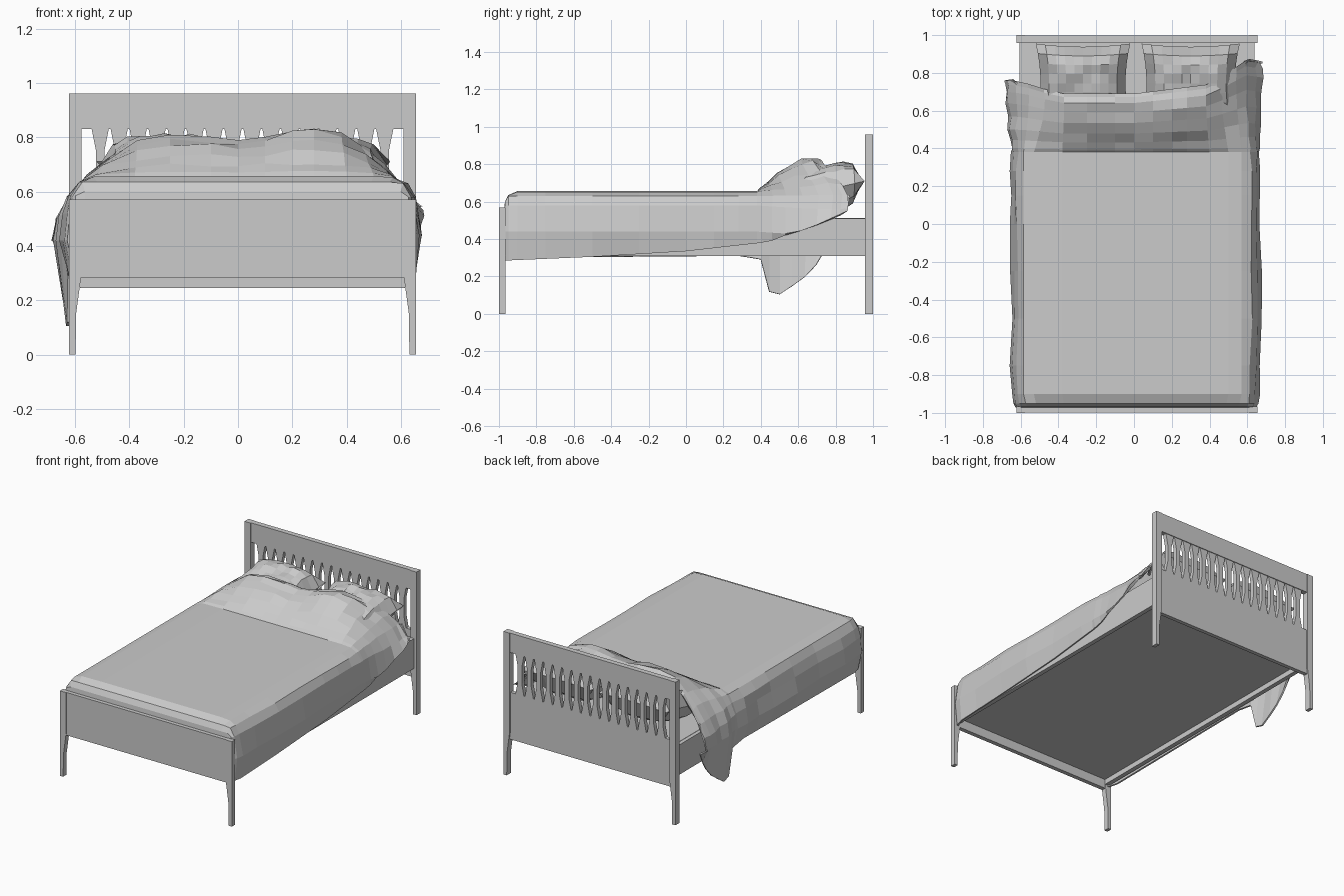
import bpy, bmesh, math, random

if "Cube" in bpy.data.objects:
    bpy.data.objects.remove(bpy.data.objects["Cube"])

random.seed(4)
grey = bpy.data.materials.new("plain grey")
grey.diffuse_color = (0.6, 0.6, 0.6, 1)
grey.use_nodes = True
grey.node_tree.nodes["Principled BSDF"].inputs["Base Color"].default_value = grey.diffuse_color


def make(name, verts, faces, fix=True):
    me = bpy.data.meshes.new(name)
    me.from_pydata(verts, [], faces)
    if fix:
        bm = bmesh.new()
        bm.from_mesh(me)
        bmesh.ops.recalc_face_normals(bm, faces=bm.faces)
        bm.to_mesh(me)
        bm.free()
    me.materials.append(grey)
    ob = bpy.data.objects.new(name, me)
    bpy.context.collection.objects.link(ob)
    return ob


def prism(name, profile, y0, y1):
    """Extrude an x-z outline from y0 to y1."""
    n = len(profile)
    verts = [(x, y, z) for y in (y0, y1) for x, z in profile]
    faces = [tuple(range(n)), tuple(range(n, 2 * n))]
    faces += [(i, (i + 1) % n, n + (i + 1) % n, n + i) for i in range(n)]
    return make(name, verts, faces)


def box(name, x0, x1, y0, y1, z0, z1):
    return prism(name, [(x0, z0), (x1, z0), (x1, z1), (x0, z1)], y0, y1)


def lerp_table(t, table):
    if t <= table[0][0]:
        return table[0][1]
    for (a, va), (b, vb) in zip(table, table[1:]):
        if t <= b:
            return va + (vb - va) * (t - a) / (b - a)
    return table[-1][1]


XL, XR = -0.622, 0.655      # outer edges of the bed frame

# Posts: tapered legs, tall at the head and short at the foot
for label, y0, y1, top in (("head", 0.957, 1.0, 0.96), ("foot", -1.0, -0.965, 0.57)):
    for side, x, s in (("left", XL, 1), ("right", XR, -1)):
        prism(f"{label}_post_{side}",
              [(x, 0), (x + s * 0.024, 0), (x + s * 0.026, 0.15), (x + s * 0.045, 0.29),
               (x + s * 0.045, top), (x, top)], y0, y1)

# Headboard: lower panel, top rail and waisted slats between
box("headboard_lower_panel", XL + 0.04, XR - 0.04, 0.965, 0.992, 0.245, 0.56)
box("headboard_top_rail", XL + 0.04, XR - 0.04, 0.962, 0.997, 0.83, 0.96)
count = 17
x0, x1 = XL + 0.045, XR - 0.045
pitch = (x1 - x0) / count
for k in range(1, count):
    c = x0 + k * pitch
    w, m = pitch * 0.48, pitch * 0.22
    prism("headboard_slat", [(c - w, 0.55), (c + w, 0.55), (c + m, 0.64), (c + m, 0.75),
                             (c + w, 0.84), (c - w, 0.84), (c - m, 0.75), (c - m, 0.64)],
          0.965, 0.992)

# Footboard
box("footboard_panel", XL + 0.04, XR - 0.04, -0.997, -0.968, 0.283, 0.57)

# Side rails and mattress
box("side_rail_left", -0.605, -0.575, -0.97, 0.96, 0.31, 0.51)
box("side_rail_right", 0.608, 0.638, -0.97, 0.96, 0.31, 0.51)
box("mattress", -0.58, 0.612, -0.968, 0.96, 0.345, 0.512)

# Blanket: cross-sections blended from flat bed to pillow bulge
flat = [(-0.625, 0), (-0.652, 0.42), (-0.642, 0.52), (-0.62, 0.585), (-0.585, 0.635),
        (-0.53, 0.655), (-0.38, 0.657), (-0.25, 0.657), (-0.1, 0.657), (0, 0.657),
        (0.1, 0.657), (0.2, 0.657), (0.28, 0.657), (0.4, 0.657), (0.5, 0.657),
        (0.57, 0.652), (0.62, 0.63), (0.65, 0.58), (0.672, 0.44), (0.655, 0)]
bulge = [(-0.64, 0), (-0.685, 0.42), (-0.665, 0.5), (-0.625, 0.58), (-0.555, 0.66),
         (-0.47, 0.73), (-0.37, 0.79), (-0.25, 0.815), (-0.1, 0.805), (0, 0.793),
         (0.1, 0.81), (0.2, 0.838), (0.28, 0.845), (0.38, 0.82), (0.46, 0.765),
         (0.54, 0.7), (0.6, 0.635), (0.65, 0.56), (0.682, 0.42), (0.665, 0)]
left_hem = [(-0.97, 0.3), (0.3, 0.31), (0.4, 0.29), (0.45, 0.09), (0.56, 0.15),
            (0.65, 0.22), (0.73, 0.31), (0.77, 0.42)]
right_hem = [(-0.97, 0.285), (-0.5, 0.305), (0, 0.335), (0.4, 0.38), (0.65, 0.45), (0.87, 0.55)]
head_edge = [(-0.65, 0.76), (-0.55, 0.74), (-0.4, 0.69), (0, 0.69), (0.4, 0.74),
             (0.52, 0.82), (0.6, 0.865), (0.68, 0.85)]
rise = [(0, 0), (0.06, 0.12), (0.25, 0.42), (0.5, 0.78), (0.8, 1), (1, 0.88)]
FOLD = 0.38

# (kind, position, height cap): body rows by y, head rows by fraction, last row tucks under
rows = [("body", -0.972, 0.56), ("body", -0.968, 0.6), ("body", -0.95, 0.635),
        ("body", -0.9, 0.66)]
rows += [("body", y, 1) for y in (-0.75, -0.5, -0.25, 0, 0.15, 0.28, FOLD)]
rows += [("head", v, 1) for v in (0.05, 0.17, 0.32, 0.5, 0.68, 0.84, 0.94, 1)]
rows += [("tuck", 1, 1)]

verts, faces = [], []
n = len(flat)
for kind, p, cap in rows:
    b = 0 if kind == "body" else lerp_table(p, rise)
    for j in range(n):
        x = flat[j][0] + (bulge[j][0] - flat[j][0]) * b
        z = flat[j][1] + (bulge[j][1] - flat[j][1]) * b
        y = p if kind == "body" else FOLD + p * (lerp_table(x, head_edge) - FOLD)
        hem = lerp_table(y, left_hem if j < n // 2 else right_hem)
        side = j < 4 or j > n - 5
        if j in (0, n - 1):
            z = hem
        z = max(min(z, cap), hem + 0.004 * min(j, n - 1 - j))
        if kind == "body" and cap < 0.66:            # rounded front corners
            x = 0.015 + (x - 0.015) * (0.965 if cap < 0.61 else 0.98)
        elif side and j not in (0, n - 1):           # ripples on the hanging sides
            x += random.uniform(-0.012, 0.008) * (1 if x > 0 else -1)
        elif kind == "head" and 0.1 < p < 0.95:      # creases on the bulge
            z += random.uniform(-0.014, 0.004)
        if kind == "tuck" and not side:
            y, z = y - 0.04, z - 0.07
        verts.append((x, y, z))
for i in range(len(rows) - 1):
    for j in range(n - 1):
        a = i * n + j
        faces.append((a, a + 1, a + n + 1, a + n))
blanket = make("blanket", verts, faces, fix=False)
mod = blanket.modifiers.new("thickness", "SOLIDIFY")
mod.thickness = 0.01
mod.offset = -1


# Pillows: puffed grids with pinched corners, leaning up to the headboard
def pillow(name, cx, hx):
    nu, nv = 10, 8
    vs, fs = [], []
    for s in (1, -1):
        for i in range(nu + 1):
            for j in range(nv + 1):
                u, v = 2 * i / nu - 1, 2 * j / nv - 1
                puff = ((1 - u ** 4) * (1 - v ** 4)) ** 0.6
                x = cx + hx * u * (1 - 0.1 * (1 - v * v))
                y = 0.745 + 0.21 * v * (1 - 0.08 * (1 - u * u))
                z = 0.66 + 0.05 * v + s * 0.125 * puff
                z += random.uniform(-0.012, 0.012) * puff
                vs.append((x, y, z))
    m = (nu + 1) * (nv + 1)
    for base in (0, m):
        for i in range(nu):
            for j in range(nv):
                a = base + i * (nv + 1) + j
                fs.append((a, a + nv + 1, a + nv + 2, a + 1))
    ob = make(name, vs, fs)
    bm = bmesh.new()
    bm.from_mesh(ob.data)
    bmesh.ops.remove_doubles(bm, verts=bm.verts, dist=0.0005)
    bmesh.ops.recalc_face_normals(bm, faces=bm.faces)
    bm.to_mesh(ob.data)
    bm.free()


pillow("pillow_left", -0.27, 0.25)
pillow("pillow_right", 0.3, 0.26)
